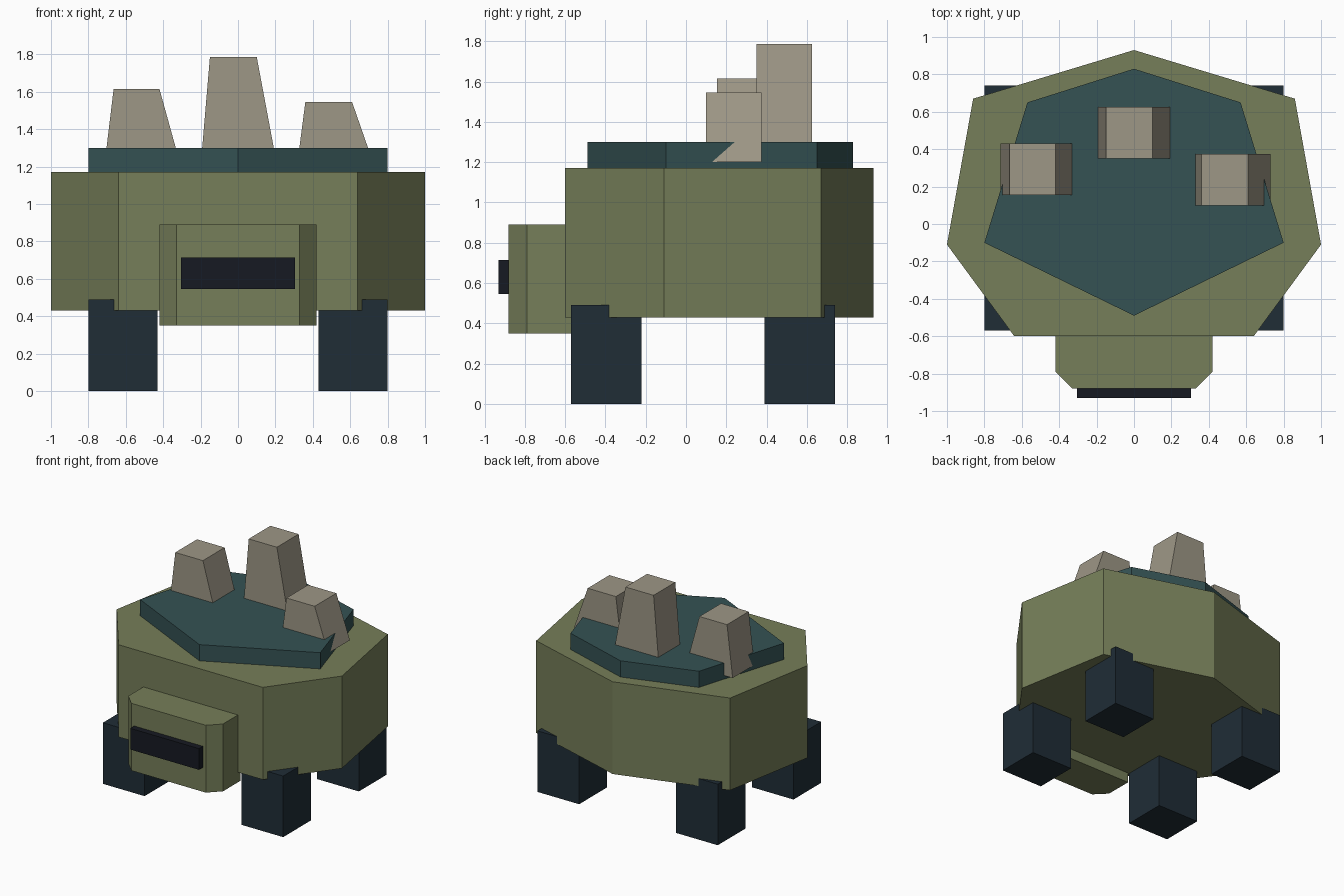
import bpy, bmesh
from mathutils import Vector

if "Cube" in bpy.data.objects:
    bpy.data.objects.remove(bpy.data.objects["Cube"])


def material(name, rgb):
    m = bpy.data.materials.new(name)
    m.diffuse_color = (*rgb, 1.0)
    m.use_nodes = True
    m.node_tree.nodes["Principled BSDF"].inputs["Base Color"].default_value = m.diffuse_color
    return m


OLIVE = material("olive", (0.18, 0.21, 0.10))
TEAL = material("teal", (0.035, 0.085, 0.088))
STONE = material("stone", (0.34, 0.31, 0.24))
DARK = material("dark_blue", (0.014, 0.026, 0.037))
BLACK = material("near_black", (0.008, 0.010, 0.016))


def prism(name, outline, offset, mat):
    """Extrude a closed 3D outline along an offset vector."""
    bm = bmesh.new()
    face = bm.faces.new([bm.verts.new(p) for p in outline])
    ext = bmesh.ops.extrude_face_region(bm, geom=[face], use_keep_orig=True)
    verts = [g for g in ext["geom"] if isinstance(g, bmesh.types.BMVert)]
    bmesh.ops.translate(bm, vec=Vector(offset), verts=verts)
    bmesh.ops.recalc_face_normals(bm, faces=bm.faces[:])
    me = bpy.data.meshes.new(name)
    bm.to_mesh(me)
    bm.free()
    me.materials.append(mat)
    ob = bpy.data.objects.new(name, me)
    bpy.context.collection.objects.link(ob)
    return ob


def slab(name, outline, z0, z1, mat):
    return prism(name, [(x, y, z0) for x, y in outline], (0, 0, z1 - z0), mat)


def mirrored(half):
    """Complete an outline from its right half (points on x = 0 kept once)."""
    return half + [(-x, y) for x, y in reversed(half) if x > 0]


def box(name, x0, x1, y0, y1, z0, z1, mat):
    return slab(name, [(x0, y0), (x1, y0), (x1, y1), (x0, y1)], z0, z1, mat)


# Seven-sided body and six-sided back plate
slab("body", mirrored([(0, 0.93), (0.86, 0.67), (1.0, -0.11), (0.64, -0.6)]),
     0.43, 1.17, OLIVE)
slab("back_plate", [(0, 0.83), (0.57, 0.65), (0.8, -0.1),
                    (0, -0.49), (-0.8, -0.1), (-0.57, 0.65)], 1.17, 1.30, TEAL)

# Head with chamfered front corners, and the dark visor
slab("head", mirrored([(0.42, -0.57), (0.42, -0.79), (0.33, -0.88)]),
     0.35, 0.89, OLIVE)
box("visor", -0.305, 0.305, -0.93, -0.88, 0.545, 0.715, BLACK)

# Four legs
for side, sx in (("left", -1), ("right", 1)):
    for end, y0, y1 in (("front", -0.57, -0.22), ("rear", 0.39, 0.74)):
        xs = sorted((sx * 0.43, sx * 0.80))
        box(f"{end}_{side}_leg", *xs, y0, y1, 0, 0.49, DARK)

# Back spikes: skewed trapezoids extruded front to back
for name, b0, b1, t0, t1, top, y0, y1 in (
        ("left_spike", -0.715, -0.305, -0.665, -0.42, 1.615, 0.155, 0.43),
        ("middle_spike", -0.20, 0.21, -0.15, 0.10, 1.787, 0.35, 0.625),
        ("right_spike", 0.315, 0.73, 0.36, 0.61, 1.545, 0.10, 0.375)):
    prism(name, [(b0, y0, 1.2), (b1, y0, 1.2), (t1, y0, top), (t0, y0, top)],
          (0, y1 - y0, 0), STONE)
